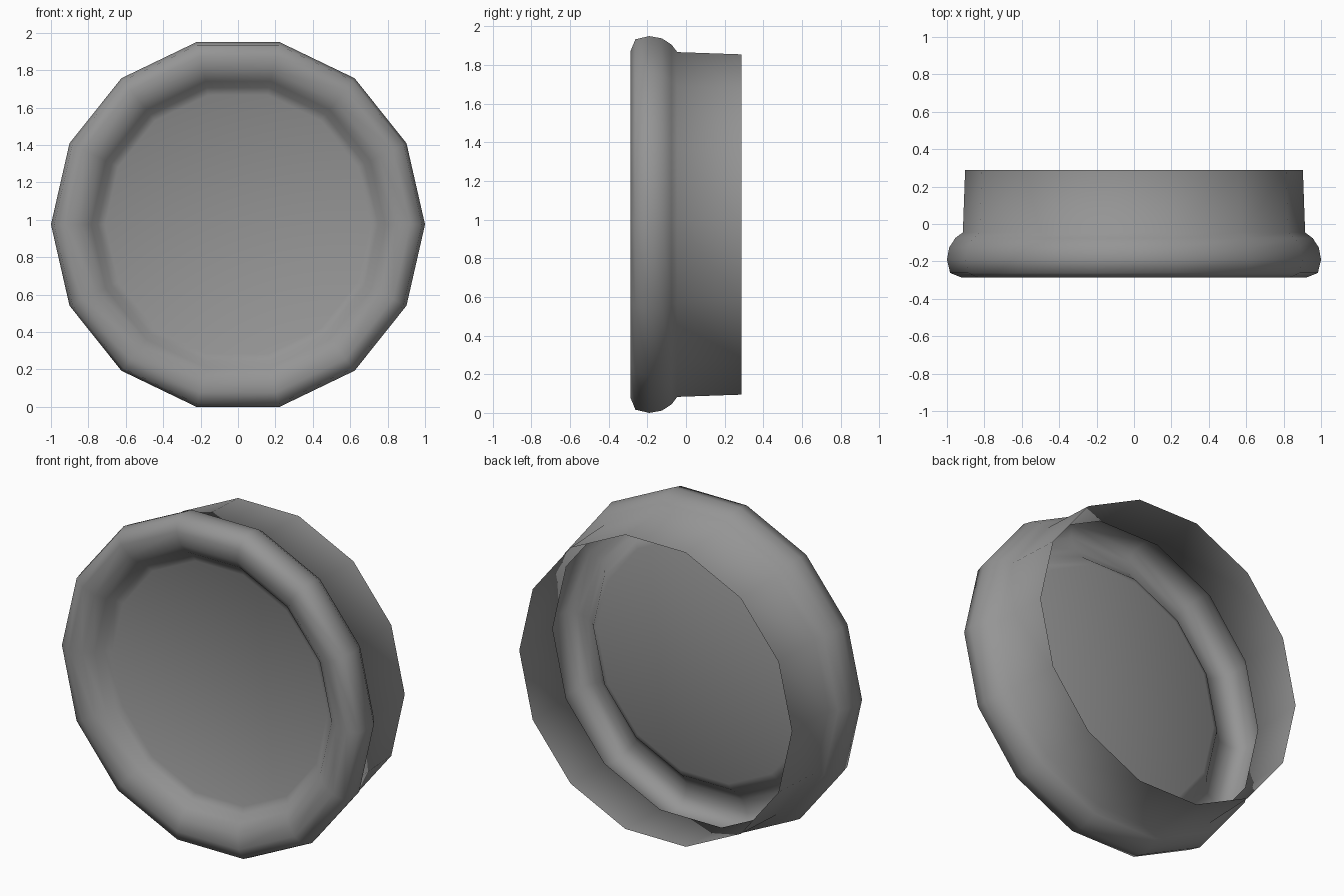
import bpy, bmesh, math

cube = bpy.data.objects.get("Cube")
if cube:
    bpy.data.objects.remove(cube, do_unlink=True)

SIDES = 14
CENTRE_Z = math.cos(math.pi / SIDES)  # rests on a flat side


def make_material(name, colour):
    mat = bpy.data.materials.new(name)
    mat.use_nodes = True
    mat.diffuse_color = colour
    mat.node_tree.nodes["Principled BSDF"].inputs["Base Color"].default_value = colour
    return mat


def lathe(name, profile, mat):
    """Turn (radius, y) points around the y axis and cap the last ring."""
    bm = bmesh.new()
    rings = []
    for r, y in profile:
        ring = []
        for i in range(SIDES):
            a = math.tau * i / SIDES
            ring.append(bm.verts.new((r * math.cos(a), y, CENTRE_Z + r * math.sin(a))))
        rings.append(ring)
    for a, b in zip(rings, rings[1:]):
        for i in range(SIDES):
            j = (i + 1) % SIDES
            bm.faces.new((a[i], a[j], b[j], b[i]))
    bm.faces.new(rings[-1])
    for face in bm.faces:
        face.smooth = True
    mesh = bpy.data.meshes.new(name)
    bm.to_mesh(mesh)
    bm.free()
    mesh.materials.append(mat)
    obj = bpy.data.objects.new(name, mesh)
    bpy.context.collection.objects.link(obj)
    return obj


grey = make_material("plain grey", (0.3, 0.3, 0.3, 1))

# Open collar at the back, rolled rim, then the recessed front disc
collar = [(0.903, 0.288), (0.915, -0.045)]
rolled_rim = [(0.955, -0.075), (0.988, -0.125), (1.0, -0.19), (0.983, -0.262),
              (0.92, -0.287), (0.84, -0.275), (0.785, -0.235)]
recess = [(0.75, -0.193), (0.71, -0.175)]
lathe("rimmed_lid", collar + rolled_rim + recess, grey)
